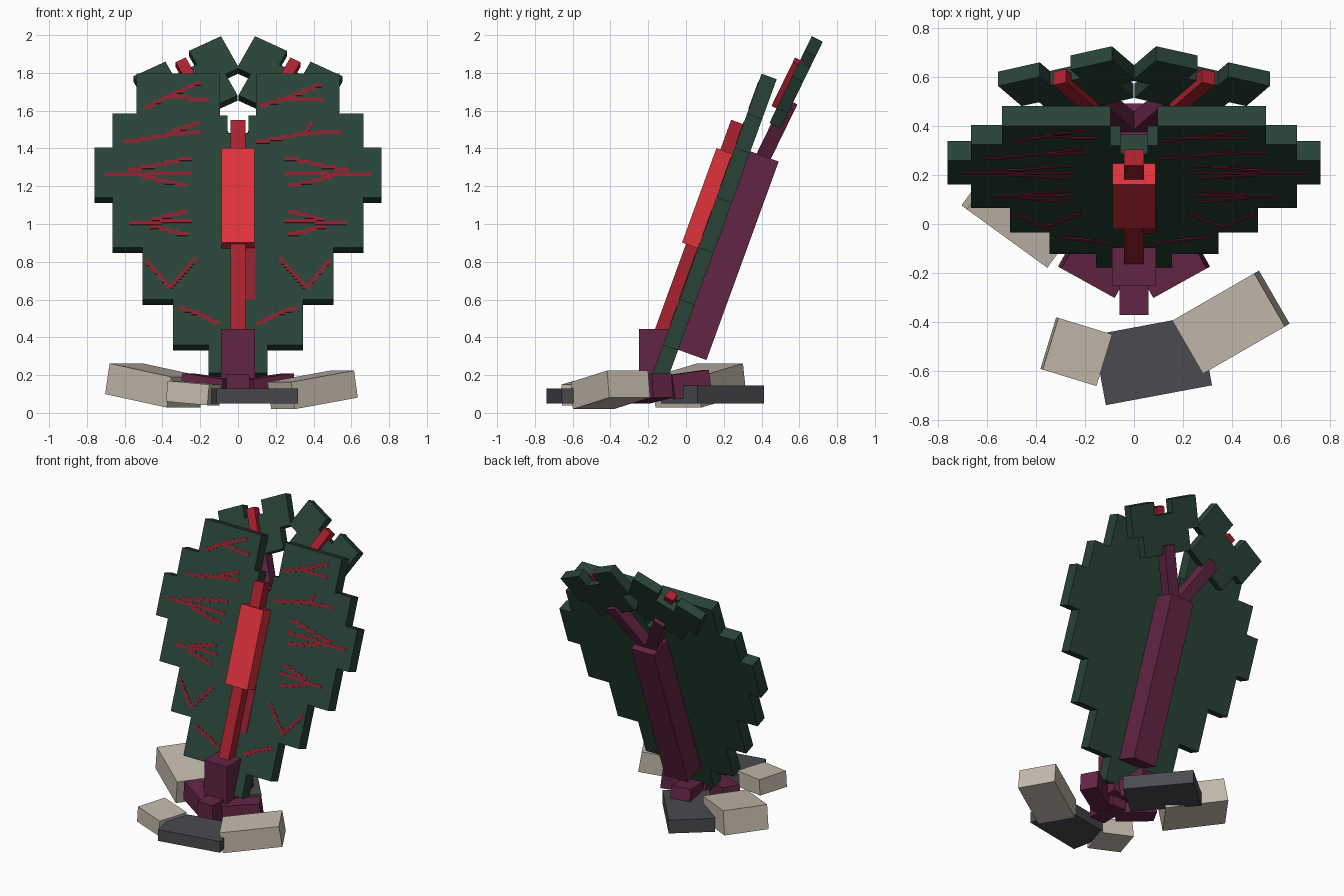
import bpy, bmesh
from math import radians, ceil
from mathutils import Matrix, Vector

if "Cube" in bpy.data.objects:
    bpy.data.objects.remove(bpy.data.objects["Cube"])


def material(name, r, g, b):
    m = bpy.data.materials.new(name)
    m.diffuse_color = (r, g, b, 1)
    m.use_nodes = True
    m.node_tree.nodes["Principled BSDF"].inputs["Base Color"].default_value = m.diffuse_color
    return m


GREEN = material("leaf green", .021, .056, .037)
RED = material("bright red", .75, .032, .044)
DARK_RED = material("dark red", .41, .015, .028)
VEIN = material("vein red", .26, .014, .027)
PURPLE = material("stem purple", .125, .018, .057)
CREAM = material("stone cream", .55, .49, .41)
GRAY = material("stone gray", .07, .07, .08)


def rot(deg, axis):
    return Matrix.Rotation(radians(deg), 4, axis)


def finish(name, bm, mat, mtx):
    bmesh.ops.recalc_face_normals(bm, faces=bm.faces)
    me = bpy.data.meshes.new(name)
    bm.to_mesh(me)
    bm.free()
    me.materials.append(mat)
    ob = bpy.data.objects.new(name, me)
    ob.matrix_world = mtx
    bpy.context.collection.objects.link(ob)
    return ob


def boxes(name, mat, ranges, mtx=Matrix()):
    """One object made of boxes given as (x0, x1, y0, y1, z0, z1)."""
    bm = bmesh.new()
    for x0, x1, y0, y1, z0, z1 in ranges:
        m = (Matrix.Translation(((x0 + x1) / 2, (y0 + y1) / 2, (z0 + z1) / 2))
             @ Matrix.Diagonal((x1 - x0, y1 - y0, z1 - z0, 1)))
        bmesh.ops.create_cube(bm, size=1, matrix=m)
    return finish(name, bm, mat, mtx)


def slab(name, mat, centre, size, yaw, tilt=0, pitch=0):
    """Box turned about z, then tilted about its own y and x."""
    x, y, z = (s / 2 for s in size)
    m = Matrix.Translation(centre) @ rot(yaw, 'Z') @ rot(tilt, 'Y') @ rot(pitch, 'X')
    return boxes(name, mat, [(-x, x, -y, y, -z, z)], m)


def extrude(name, mat, outline, y0, y1, mtx):
    """Extrude an x-z outline from y0 to y1."""
    bm = bmesh.new()
    f = bm.faces.new([bm.verts.new((x, y0, z)) for x, z in outline])
    ext = bmesh.ops.extrude_face_region(bm, geom=[f])
    vs = [v for v in ext["geom"] if isinstance(v, bmesh.types.BMVert)]
    bmesh.ops.translate(bm, vec=(0, y1 - y0, 0), verts=vs)
    return finish(name, bm, mat, mtx)


# Main leaf, leaning back
LEAN = rot(-20, 'X')
FRONT, BACK = -.238, -.153


def along(z):
    """Distance up the leaning leaf for a given height on its front face."""
    return -.0866 + 1.0645 * z


steps = [(.155, .21, .36), (.345, .36, .60), (.505, .60, .875), (.665, .875, 1.14),
         (.76, 1.14, 1.405), (.665, 1.405, 1.585), (.538, 1.585, 1.795)]
half = [(w, along(z)) for w, lo, hi in steps for z in (lo, hi)]
half += [(.095, along(1.795)), (.095, along(1.575)), (.055, along(1.575)), (.055, along(1.48))]
outline = half + [(-x, z) for x, z in reversed(half)]
extrude("main_leaf", GREEN, outline, FRONT, BACK, LEAN)

# Red midrib and its thick middle
boxes("midrib", DARK_RED, [(-.04, .04, -.306, FRONT, .3, 1.54)], LEAN)
boxes("midrib_core", RED, [(-.088, .088, -.328, FRONT, .84, 1.372)], LEAN)
boxes("midrib_stain", VEIN, [(.04, .092, FRONT - .004, FRONT, along(.6), along(.9))], LEAN)

# Stepped veins painted on the leaf
mirrored = [
    [(.25, 1.27), (.70, 1.26)], [(.25, 1.35), (.58, 1.28)], [(.27, 1.20), (.50, 1.25)],
    [(.25, 1.02), (.57, 1.00)], [(.27, 1.07), (.45, 1.02)], [(.27, .94), (.46, .99)],
    [(.22, .82), (.36, .66), (.49, .81)], [(.10, .47), (.18, .51), (.31, .56)]]
left = [[(-.49, 1.61), (-.36, 1.68), (-.20, 1.75)], [(-.36, 1.68), (-.16, 1.65)],
        [(-.60, 1.43), (-.38, 1.47), (-.21, 1.54)], [(-.38, 1.47), (-.20, 1.49)]]
right = [[(.12, 1.62), (.30, 1.68), (.44, 1.74)], [(.25, 1.66), (.45, 1.66)],
         [(.10, 1.43), (.36, 1.48), (.39, 1.54)], [(.34, 1.48), (.54, 1.49)]]
lines = left + right + mirrored + [[(-x, z) for x, z in l] for l in mirrored]
cells = []
for line in lines:
    for a, b in zip(line, line[1:]):
        a, b = Vector(a), Vector(b)
        n = max(ceil(abs(b.y - a.y) / .016), 2)
        for i in range(n):
            p, q = a.lerp(b, i / n), a.lerp(b, (i + 1) / n)
            x0, x1 = sorted((p.x, q.x))
            z = along((p.y + q.y) / 2)
            cells.append((x0 - .005, x1 + .005, FRONT - .003, FRONT + .002, z - .01, z + .01))
boxes("leaf_veins", VEIN, cells, LEAN)

# Purple spine behind the leaf
boxes("spine", PURPLE, [(-.09, .09, BACK, .006, .30, 1.418)], LEAN)

# Two small leaves on branches above the spine
for side, turn in (("right", 1), ("left", -1)):
    m = Matrix.Translation((0, .376, 1.4)) @ rot(-26, 'X') @ rot(27 * turn, 'Y')

    def flip(r):
        return r if turn > 0 else (-r[1], -r[0]) + r[2:]

    boxes(side + "_branch", PURPLE, [flip((0, .08, .01, .09, -.06, .34))], m)
    boxes(side + "_small_leaf", GREEN, [flip(r) for r in (
        (-.22, -.03, 0, .065, .42, .63), (.11, .30, 0, .065, .42, .63),
        (-.03, .11, 0, .065, .42, .54), (-.14, .22, 0, .065, .28, .42))], m)
    boxes(side + "_small_midrib", DARK_RED, [flip((.01, .07, -.03, .03, .30, .59))], m)

# Purple base and roots
boxes("base", PURPLE, [(-.09, .09, -.25, -.095, .13, .445)])
boxes("front_root", PURPLE, [(-.06, .06, -.37, -.15, .06, .205)])
slab("right_root", PURPLE, (.165, -.185, .13), (.25, .12, .13), 29, -7)
slab("left_root", PURPLE, (-.165, -.185, .13), (.25, .12, .13), -29, 7)
slab("back_root", PURPLE, (-.02, .02, .15), (.14, .2, .13), 10, 0, 8)

# Stones around the base
slab("front_gray_stone", GRAY, (.075, -.555, .09), (.44, .29, .08), 10.6)
slab("back_gray_stone", GRAY, (-.12, .14, .097), (.46, .30, .095), -50)
slab("front_right_stone", CREAM, (.395, -.40, .122), (.39, .25, .145), 30, -9)
slab("front_left_stone", CREAM, (-.235, -.52, .105), (.23, .22, .11), -17, 5)
slab("back_left_stone", CREAM, (-.44, .07, .145), (.41, .30, .165), -36, 10)
